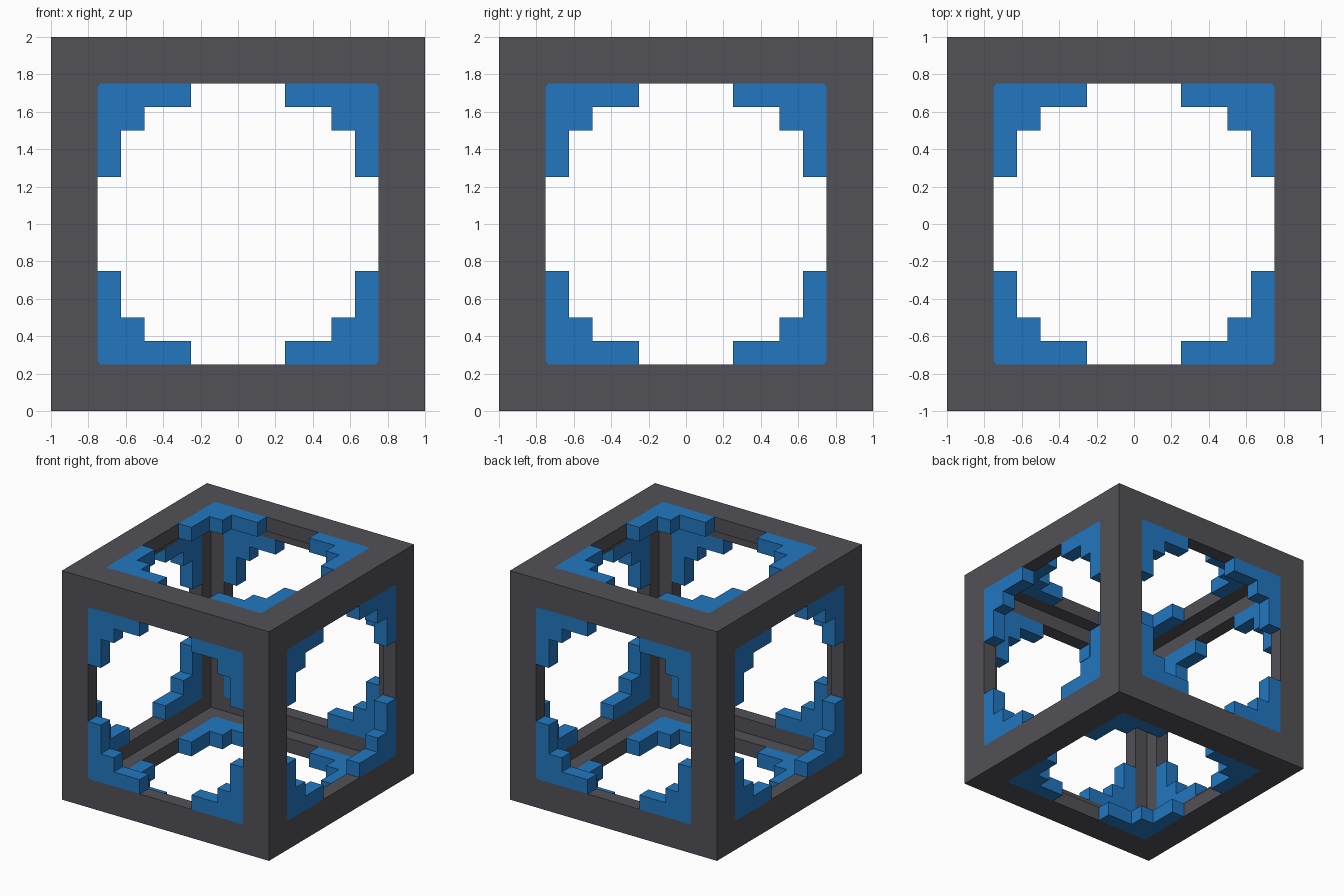
import bpy, bmesh
from math import pi
from mathutils import Matrix, Vector

cube = bpy.data.objects.get("Cube")
if cube:
    bpy.data.objects.remove(cube, do_unlink=True)

OUTER, INNER, HOLE = 1.0, 0.875, 0.75   # half sizes: shell outside, shell inside, opening
C = HOLE - 0.015                        # start of the tiny corner cut of each opening


def material(name, rgb):
    mat = bpy.data.materials.new(name)
    mat.use_nodes = True
    mat.diffuse_color = (*rgb, 1)
    mat.node_tree.nodes["Principled BSDF"].inputs["Base Color"].default_value = (*rgb, 1)
    return mat


grey = material("dark grey", (0.084, 0.082, 0.093))
blue = material("blue", (0.016, 0.185, 0.53))


def spin(k, axis):
    return Matrix.Rotation(k * pi / 2, 3, axis)


# Rotations that carry the top side of the cube onto each of its six sides
SIDES = {
    "top": Matrix.Identity(3),
    "bottom": spin(2, 'X'),
    "front": spin(1, 'X'),
    "left": spin(1, 'Z') @ spin(1, 'X'),
    "back": spin(2, 'Z') @ spin(1, 'X'),
    "right": spin(3, 'Z') @ spin(1, 'X'),
}


def add_face(bm, rot, pts):
    bm.faces.new([bm.verts.new(rot @ Vector(p) + Vector((0, 0, 1))) for p in pts])


def finish(bm, name, mat):
    bmesh.ops.remove_doubles(bm, verts=bm.verts, dist=1e-4)
    bmesh.ops.recalc_face_normals(bm, faces=bm.faces)
    mesh = bpy.data.meshes.new(name)
    bm.to_mesh(mesh)
    bm.free()
    mesh.materials.append(mat)
    bpy.context.collection.objects.link(bpy.data.objects.new(name, mesh))


# Hollow cube frame: one quarter of one side, repeated over all sides
bm = bmesh.new()
for side in SIDES.values():
    for k in range(4):
        rot = side @ spin(k, 'Z')
        for r, z in ((OUTER, OUTER), (INNER, INNER)):
            add_face(bm, rot, [(-r, -r, z), (r, -r, z), (C, -HOLE, z), (-C, -HOLE, z)])
            add_face(bm, rot, [(r, -r, z), (HOLE, -C, z), (C, -HOLE, z)])
        # edge of the opening
        rim = [(-C, -HOLE), (C, -HOLE), (HOLE, -C)]
        for a, b in zip(rim, rim[1:]):
            add_face(bm, rot, [(*a, OUTER), (*b, OUTER), (*b, INNER), (*a, INNER)])
finish(bm, "cube_frame", grey)

# Stepped brackets in the four corners of every opening, flush with the frame
STEPS = [(C, HOLE), (0.25, HOLE), (0.25, 0.625), (0.5, 0.625), (0.5, 0.5),
         (0.625, 0.5), (0.625, 0.25), (HOLE, 0.25), (HOLE, C)]
for name, side in SIDES.items():
    bm = bmesh.new()
    for k in range(4):
        rot = side @ spin(k, 'Z')
        for z in (OUTER, INNER):
            add_face(bm, rot, [(x, y, z) for x, y in STEPS])
        for a, b in zip(STEPS, STEPS[1:] + STEPS[:1]):
            add_face(bm, rot, [(*a, OUTER), (*b, OUTER), (*b, INNER), (*a, INNER)])
    finish(bm, name + "_corner_brackets", blue)
